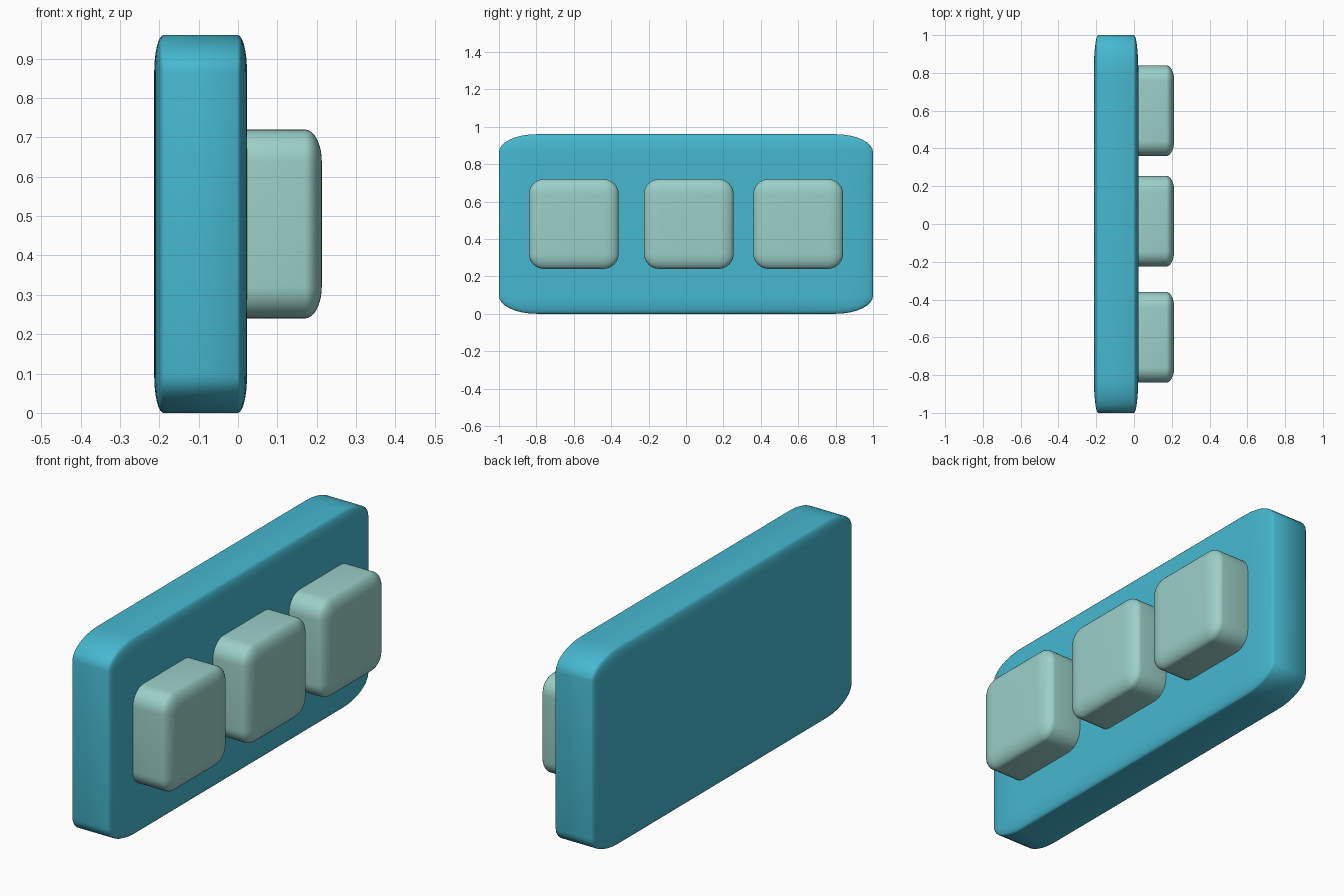
import bpy, bmesh, math
from mathutils import Vector

if "Cube" in bpy.data.objects:
    bpy.data.objects.remove(bpy.data.objects["Cube"], do_unlink=True)


def material(name, rgb):
    m = bpy.data.materials.new(name)
    m.use_nodes = True
    m.diffuse_color = (*rgb, 1)
    bsdf = m.node_tree.nodes["Principled BSDF"]
    bsdf.inputs["Base Color"].default_value = (*rgb, 1)
    return m


def rounded_block(name, low, high, rounding, mat):
    """Unit cube with rounded edges, stretched to fill the given bounds."""
    low, high = Vector(low), Vector(high)
    bm = bmesh.new()
    bmesh.ops.create_cube(bm, size=1)
    bmesh.ops.bevel(bm, geom=bm.edges[:], offset=rounding, offset_type='OFFSET',
                    segments=8, profile=0.5, affect='EDGES', clamp_overlap=True)
    bmesh.ops.scale(bm, vec=high - low, verts=bm.verts)
    bmesh.ops.translate(bm, vec=(low + high) / 2, verts=bm.verts)
    mesh = bpy.data.meshes.new(name)
    bm.to_mesh(mesh)
    bm.free()
    mesh.materials.append(mat)
    obj = bpy.data.objects.new(name, mesh)
    bpy.context.collection.objects.link(obj)
    bpy.ops.object.select_all(action='DESELECT')
    obj.select_set(True)
    bpy.context.view_layer.objects.active = obj
    bpy.ops.object.shade_smooth_by_angle(angle=math.radians(40))
    return obj


teal = material("teal", (0.061, 0.48, 0.63))
pale_green = material("pale green", (0.328, 0.63, 0.578))

# Upright panel
rounded_block("panel", (-0.213, -1, 0), (0.023, 1, 0.96), 0.1, teal)

# Row of three square buttons on the panel's left face
for name, y in (("front_button", -0.6), ("middle_button", 0.015), ("back_button", 0.6)):
    rounded_block(name, (-0.04, y - 0.24, 0.24), (0.213, y + 0.24, 0.72), 0.17, pale_green)
